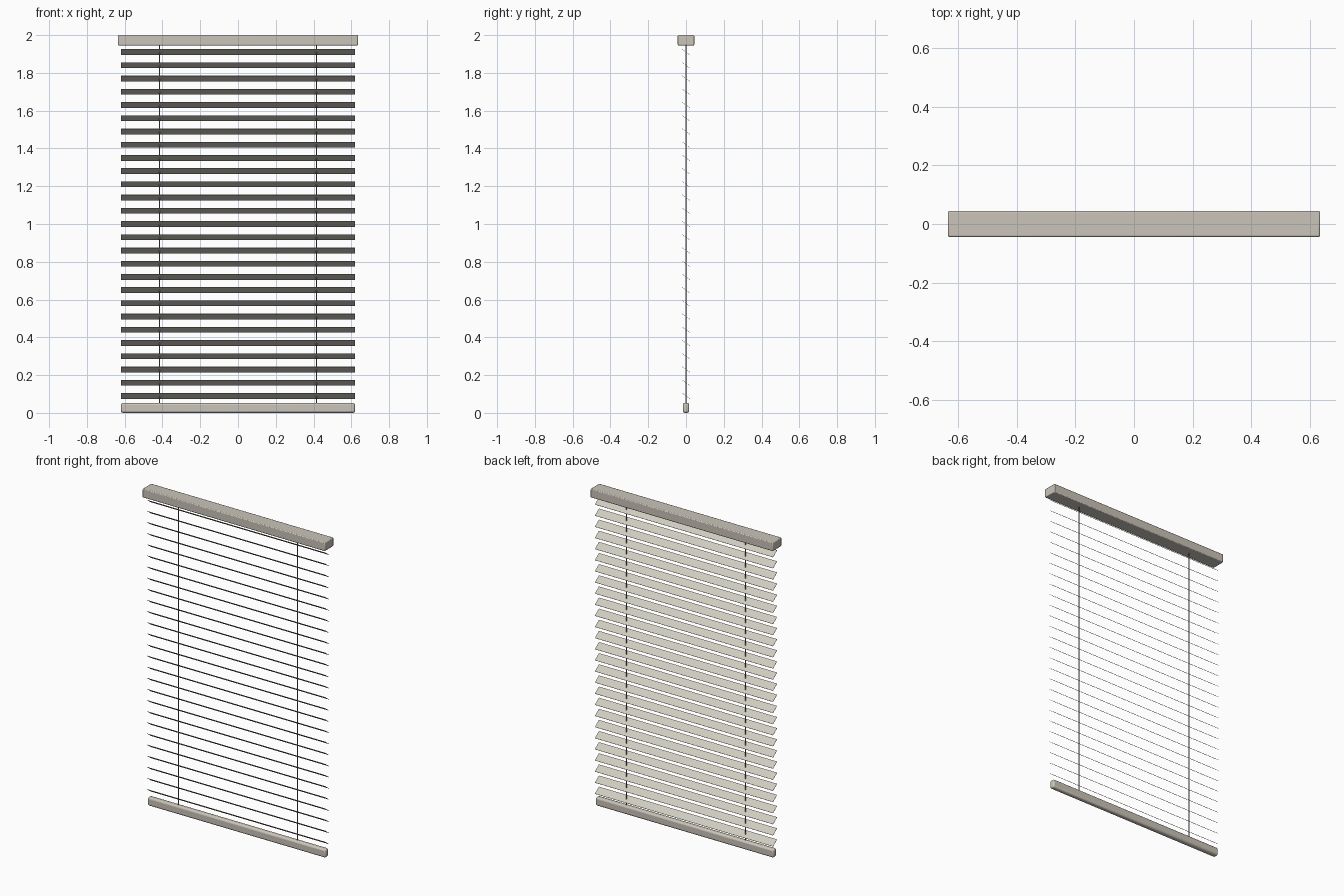
import bpy
import math

cube = bpy.data.objects.get("Cube")
if cube:
    bpy.data.objects.remove(cube, do_unlink=True)


def material(name, rgb):
    mat = bpy.data.materials.new(name)
    mat.use_nodes = True
    color = (*rgb, 1.0)
    mat.diffuse_color = color
    mat.node_tree.nodes["Principled BSDF"].inputs["Base Color"].default_value = color
    return mat


rail_mat = material("warm grey rail", (0.60, 0.56, 0.49))
slat_mat = material("pale ivory slat", (0.63, 0.60, 0.53))
cord_mat = material("grey cord", (0.30, 0.29, 0.27))


def box(name, size, center, mat, bevel=0.0, segments=2, tilt=0.0):
    bpy.ops.mesh.primitive_cube_add(size=1, location=center)
    ob = bpy.context.object
    ob.name = name
    ob.scale = size
    bpy.ops.object.transform_apply(location=False, rotation=False, scale=True)
    ob.rotation_euler.x = tilt
    ob.data.materials.append(mat)
    if bevel:
        mod = ob.modifiers.new("rounded edges", "BEVEL")
        mod.width = bevel
        mod.segments = segments
        bpy.ops.object.shade_smooth_by_angle(angle=math.radians(35))
    return ob


# Head rail and bottom rail
box("head_rail", (1.27, 0.088, 0.055), (0, 0, 1.9725), rail_mat, 0.005)
box("bottom_rail", (1.24, 0.034, 0.053), (0, 0, 0.0265), rail_mat, 0.011, 3)

# Tilted slats: front edge high, back edge low
SLATS, PITCH, FIRST = 27, 0.07, 0.09
first_slat = box("slat", (1.24, 0.050, 0.0015), (0, 0, FIRST), slat_mat,
                 tilt=math.radians(-36))
for i in range(1, SLATS):
    slat = first_slat.copy()
    slat.location.z = FIRST + i * PITCH
    bpy.context.collection.objects.link(slat)

# Lift cords
for side, x in (("right", -0.415), ("left", 0.415)):
    bpy.ops.mesh.primitive_cylinder_add(vertices=8, radius=0.0025, depth=1.91,
                                        location=(x, 0, 1.0))
    cord = bpy.context.object
    cord.name = side + "_cord"
    cord.data.materials.append(cord_mat)
    bpy.ops.object.shade_smooth_by_angle(angle=math.radians(60))
